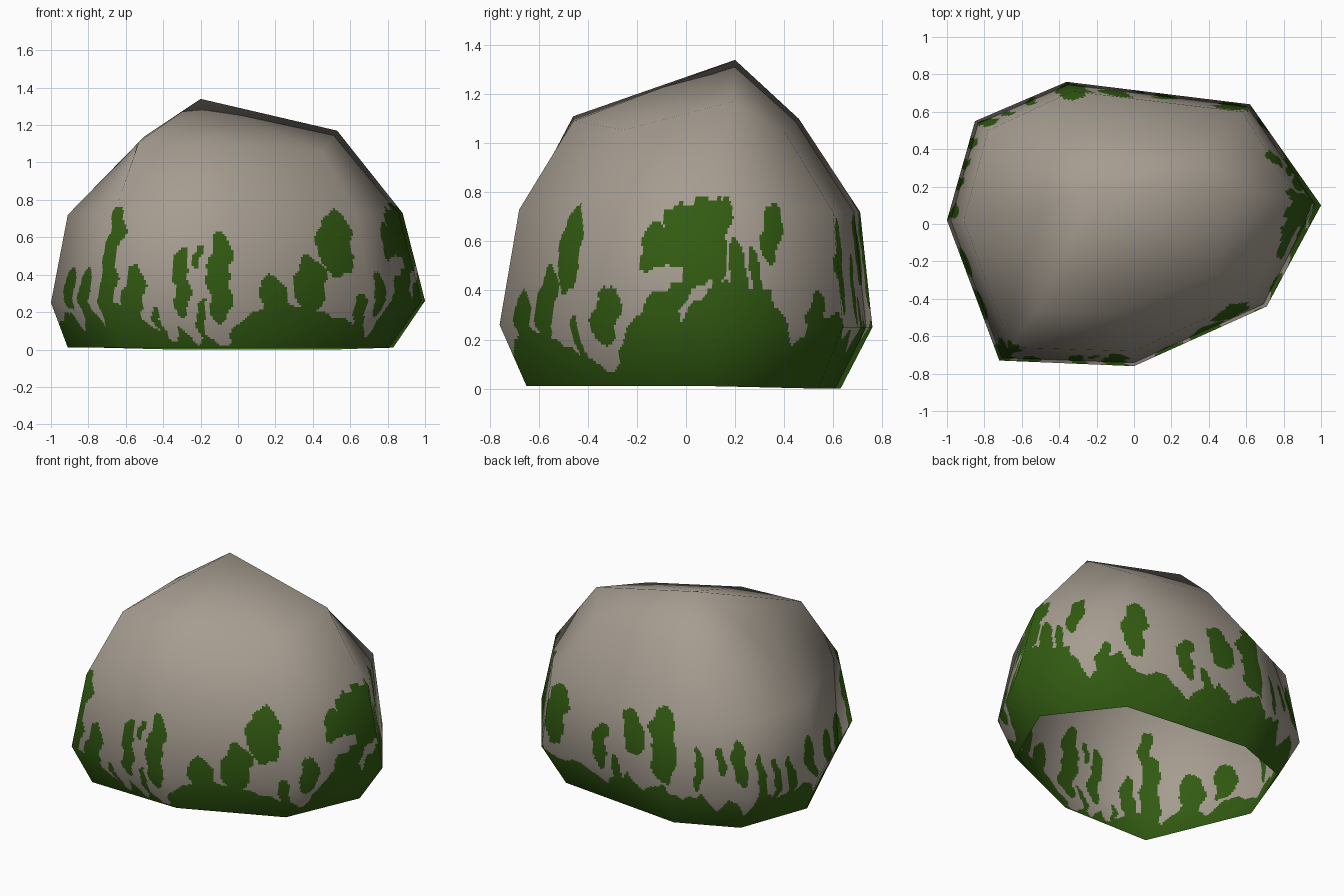
import bpy, bmesh, math
from mathutils import Vector

# Eight-sided rings of the boulder, counter-clockwise from the right (+x)
rings = [
    [(.83, .10, .01), (.51, .54, 0), (-.35, .63, 0), (-.74, .48, .01),
     (-.91, .02, .01), (-.63, -.64, .01), (0, -.65, .01), (.62, -.38, .01)],
    [(1, .10, .26), (.62, .64, .25), (-.36, .76, .25), (-.85, .55, .25),
     (-1, .02, .25), (-.72, -.73, .26), (0, -.76, .26), (.71, -.44, .26)],
    [(.88, .12, .73), (.58, .60, .72), (-.33, .71, .72), (-.78, .50, .72),
     (-.91, .02, .72), (-.66, -.66, .73), (0, -.68, .73), (.63, -.39, .73)],
    [(.53, .19, 1.17), (.37, .40, 1.05), (-.20, .46, 1.10), (-.49, .32, 1.09),
     (-.50, .08, 1.14), (-.53, -.46, 1.11), (-.09, -.46, 1.09), (.45, -.25, 1.055)],
]
apex = Vector((-.20, .20, 1.34))

# Smooth normals of the coarse cage
cage = bmesh.new()
cv = [[cage.verts.new(p) for p in r] for r in rings]
ctop = cage.verts.new(apex)
for k in range(8):
    n = (k + 1) % 8
    for r in range(3):
        cage.faces.new((cv[r][k], cv[r][n], cv[r + 1][n], cv[r + 1][k]))
    cage.faces.new((cv[3][k], cv[3][n], ctop))
cage.normal_update()
normals = [[v.normal.copy() for v in r] for r in cv]
points = [[v.co.copy() for v in r] for r in cv]
top_normal = ctop.normal.copy()
cage.free()


def blend(grid, s, r, t):
    k = int(s) % 8
    f, n = s - int(s), (k + 1) % 8
    return grid[r][k].lerp(grid[r][n], f).lerp(grid[r + 1][k].lerp(grid[r + 1][n], f), t)


# Moss carpet: (position around the rock, height)
carpet = [
    (0, .46), (.28, .40), (.42, .42), (.55, .30), (.66, .17), (.78, .24), (.95, .30),
    (1.15, .20), (1.35, .24), (1.5, .15), (1.7, .30), (1.8, .20), (2, .30), (2.2, .20),
    (2.45, .27), (2.6, .12), (2.8, .25), (3, .12), (3.2, .26), (3.5, .18), (3.8, .24),
    (4, .15), (4.3, .20), (4.45, .10), (4.7, .24), (4.85, .12), (5.0, .28), (5.2, .22),
    (5.3, .14), (5.47, .03), (5.55, .11), (5.64, .02), (5.72, .10), (5.82, .01),
    (5.93, .02), (6, .15), (6.15, .21), (6.4, .24), (6.68, .20), (6.85, .14), (7.02, .14),
    (7.13, .05), (7.24, .09), (7.36, .24), (7.5, .36), (7.72, .44), (8, .46)]

# Moss patches and fingers: (position, height, half width, half height)
patches = [
    (7.2, .29, .10, .12), (7.53, .57, .11, .10), (7.72, .63, .12, .13), (7.93, .60, .19, .18),
    (.04, .69, .09, .10), (.19, .40, .07, .22), (.33, .48, .04, .10), (.47, .64, .08, .12),
    (.80, .27, .06, .13), (1.08, .51, .09, .20), (1.47, .41, .06, .15), (1.60, .25, .04, .11),
    (1.74, .57, .09, .14), (2.02, .55, .13, .24), (2.42, .43, .05, .14), (2.70, .48, .05, .09),
    (2.92, .46, .09, .14), (3.2, .33, .06, .16), (3.42, .32, .05, .15), (3.62, .30, .06, .12),
    (3.92, .38, .07, .13), (4.32, .33, .10, .11), (4.62, .27, .11, .17), (4.98, .37, .09, .25),
    (5.02, .65, .07, .13), (5.21, .28, .08, .16), (5.38, .15, .03, .08), (5.57, .355, .06, .19),
    (5.68, .505, .03, .07), (5.72, .15, .03, .14), (5.86, .375, .09, .245),
    (6.28, .27, .11, .12), (6.56, .35, .12, .14), (6.79, .56, .14, .175), (6.95, .20, .05, .10)]

# Bare gap cutting into the large patch on the right side
gap_a, gap_b = (7.75, .30), (8.08, .47)


def mossy(s, z):
    w = s + .02 * math.sin(23 * z + 3 * s) + .010 * math.sin(51 * z + 7 * s)
    h = z + .012 * math.sin(19 * s) + .008 * math.sin(43 * s)
    t = (w - gap_a[0]) / (gap_b[0] - gap_a[0])
    if 0 < t < 1 and abs(h - gap_a[1] - t * (gap_b[1] - gap_a[1])) < .022:
        return False
    for a, b in zip(carpet, carpet[1:]):
        if a[0] <= w % 8 <= b[0]:
            if h < a[1] + (b[1] - a[1]) * (w % 8 - a[0]) / (b[0] - a[0]):
                return True
            break
    for c, m, rs, rz in patches:
        d = (w - c + 4) % 8 - 4
        if abs(d / rs) ** 2.4 + abs((h - m) / rz) ** 2.4 < 1:
            return True
    return False


def material(name, rgb):
    m = bpy.data.materials.new(name)
    m.diffuse_color = (*rgb, 1)
    return m


# Boulder shell: fine flat panels, open underneath
cols = 8 * 56
rows = [(0, i / 22) for i in range(22)] + [(1, i / 38) for i in range(38)]
rows += [(2, i / 24) for i in range(25)]
bm = bmesh.new()
vert_normals, grid = [], []
for r, t in rows:
    line = []
    for i in range(cols):
        s = i / 56
        line.append(bm.verts.new(blend(points, s, r, t)))
        vert_normals.append(blend(normals, s, r, t).normalized())
    grid.append(line)
tip = bm.verts.new(apex)
vert_normals.append(top_normal)
for j in range(len(rows) - 1):
    for i in range(cols):
        n = (i + 1) % cols
        f = bm.faces.new((grid[j][i], grid[j][n], grid[j + 1][n], grid[j + 1][i]))
        z = f.calc_center_median().z
        f.material_index = int(z < .85 and mossy((i + .5) / 56, z))
        f.smooth = True
for i in range(cols):
    bm.faces.new((grid[-1][i], grid[-1][(i + 1) % cols], tip)).smooth = True

mesh = bpy.data.meshes.new("boulder")
bm.to_mesh(mesh)
bm.free()
mesh.materials.append(material("grey stone", (.38, .335, .28)))
mesh.materials.append(material("green moss", (.032, .105, .006)))
mesh.normals_split_custom_set_from_vertices(vert_normals)
boulder = bpy.data.objects.new("boulder", mesh)
bpy.context.collection.objects.link(boulder)
